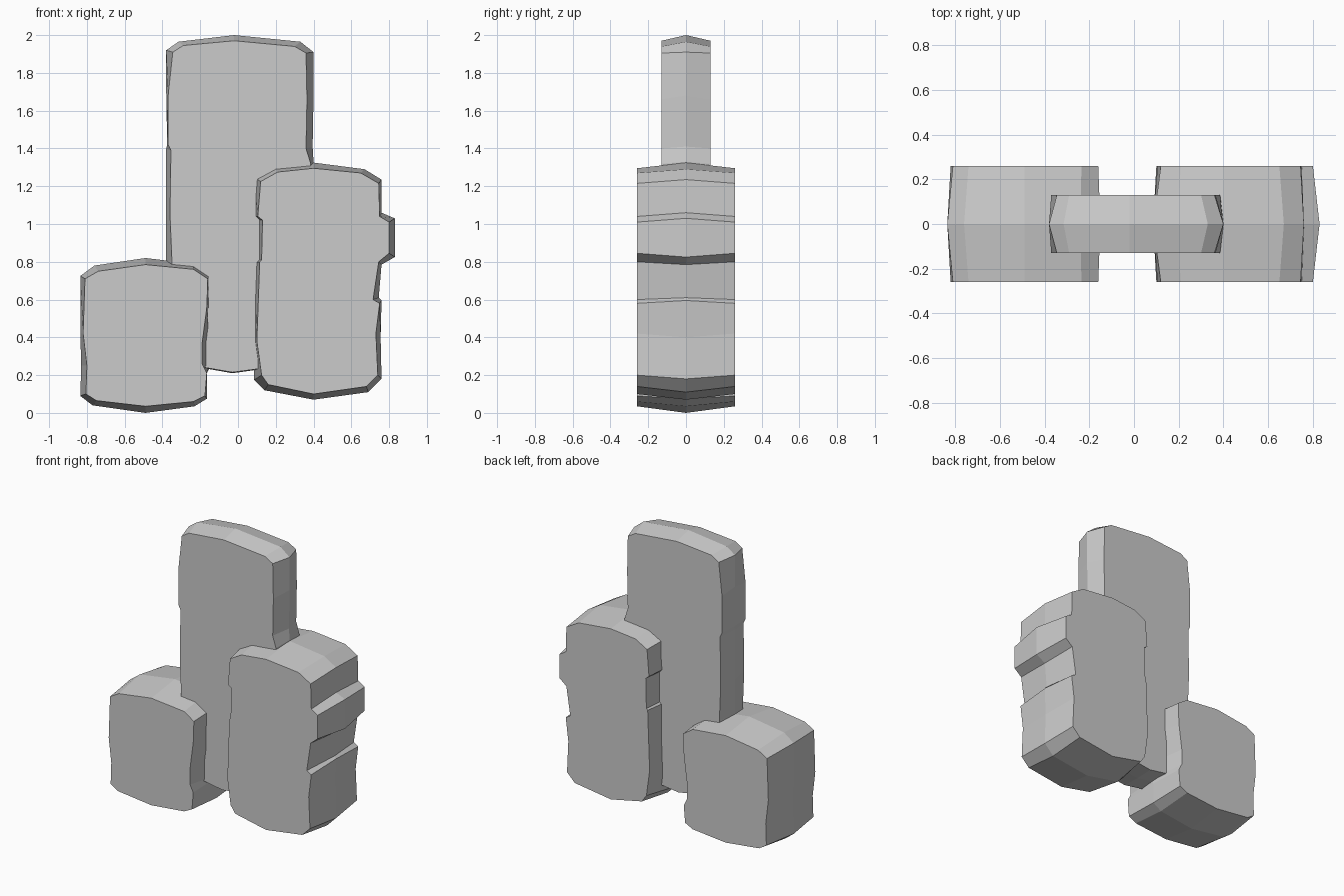
import bpy, bmesh


def stone(name, depth, rows):
    """Chipped slab: front face, wider ridge ring at y=0, mirrored back face.
    Each row is ridge x, ridge z, face x, face z (clockwise from the top)."""
    bm = bmesh.new()
    front = [bm.verts.new((r[2], -depth, r[3])) for r in rows]
    ridge = [bm.verts.new((r[0], 0, r[1])) for r in rows]
    back = [bm.verts.new((r[2], depth, r[3])) for r in rows]
    n = len(rows)
    for a, b in ((front, ridge), (ridge, back)):
        for i in range(n):
            j = (i + 1) % n
            bm.faces.new((a[i], a[j], b[j], b[i]))
    bm.faces.new(front)
    bm.faces.new(back[::-1])
    bmesh.ops.recalc_face_normals(bm, faces=bm.faces)
    mesh = bpy.data.meshes.new(name)
    bm.to_mesh(mesh)
    bm.free()
    obj = bpy.data.objects.new(name, mesh)
    bpy.context.collection.objects.link(obj)
    return obj


# Tall thin slab in the middle
stone("tall_stone", 0.13, [
    (-.02, 2.0, -.02, 1.97), (.33, 1.965, .30, 1.94), (.40, 1.91, .36, 1.905),
    (.40, 1.68, .365, 1.66), (.395, 1.41, .36, 1.40), (.40, 1.33, .385, 1.32),
    (.40, .32, .37, .32), (.33, .26, .31, .26), (-.03, .21, -.03, .215),
    (-.31, .26, -.29, .26), (-.38, .32, -.35, .32), (-.38, .80, -.35, .81),
    (-.38, 1.05, -.36, 1.05), (-.38, 1.40, -.355, 1.39),
    (-.375, 1.42, -.37, 1.42), (-.38, 1.70, -.37, 1.68),
    (-.38, 1.92, -.345, 1.91), (-.315, 1.965, -.29, 1.945)])

# Medium thick stone on the right with a projecting ledge
stone("right_stone", 0.26, [
    (.40, 1.325, .40, 1.295), (.67, 1.29, .65, 1.27), (.76, 1.235, .745, 1.215),
    (.76, 1.06, .75, 1.04), (.83, 1.03, .80, 1.01), (.83, .825, .80, .845),
    (.76, .785, .745, .80), (.745, .61, .715, .60), (.76, .595, .75, .58),
    (.755, .40, .73, .42), (.76, .18, .74, .20), (.69, .11, .68, .14),
    (.40, .07, .40, .10), (.14, .12, .16, .15), (.085, .175, .125, .20),
    (.085, .38, .10, .38), (.085, .795, .115, .80), (.10, .81, .125, .81),
    (.10, 1.02, .13, 1.02), (.085, 1.04, .105, 1.04),
    (.085, 1.25, .12, 1.225), (.19, 1.305, .21, 1.275)])

# Short thick stone on the left
stone("left_stone", 0.26, [
    (-.49, .82, -.49, .785), (-.24, .79, -.235, .76), (-.15, .73, -.16, .71),
    (-.15, .55, -.165, .56), (-.15, .37, -.19, .37), (-.15, .24, -.19, .26),
    (-.165, .22, -.165, .21), (-.165, .075, -.175, .09), (-.23, .035, -.235, .06),
    (-.49, 0, -.49, .035), (-.77, .04, -.75, .065), (-.835, .09, -.805, .10),
    (-.83, .25, -.80, .25), (-.835, .42, -.82, .42), (-.835, .725, -.81, .71),
    (-.76, .78, -.74, .75)])
